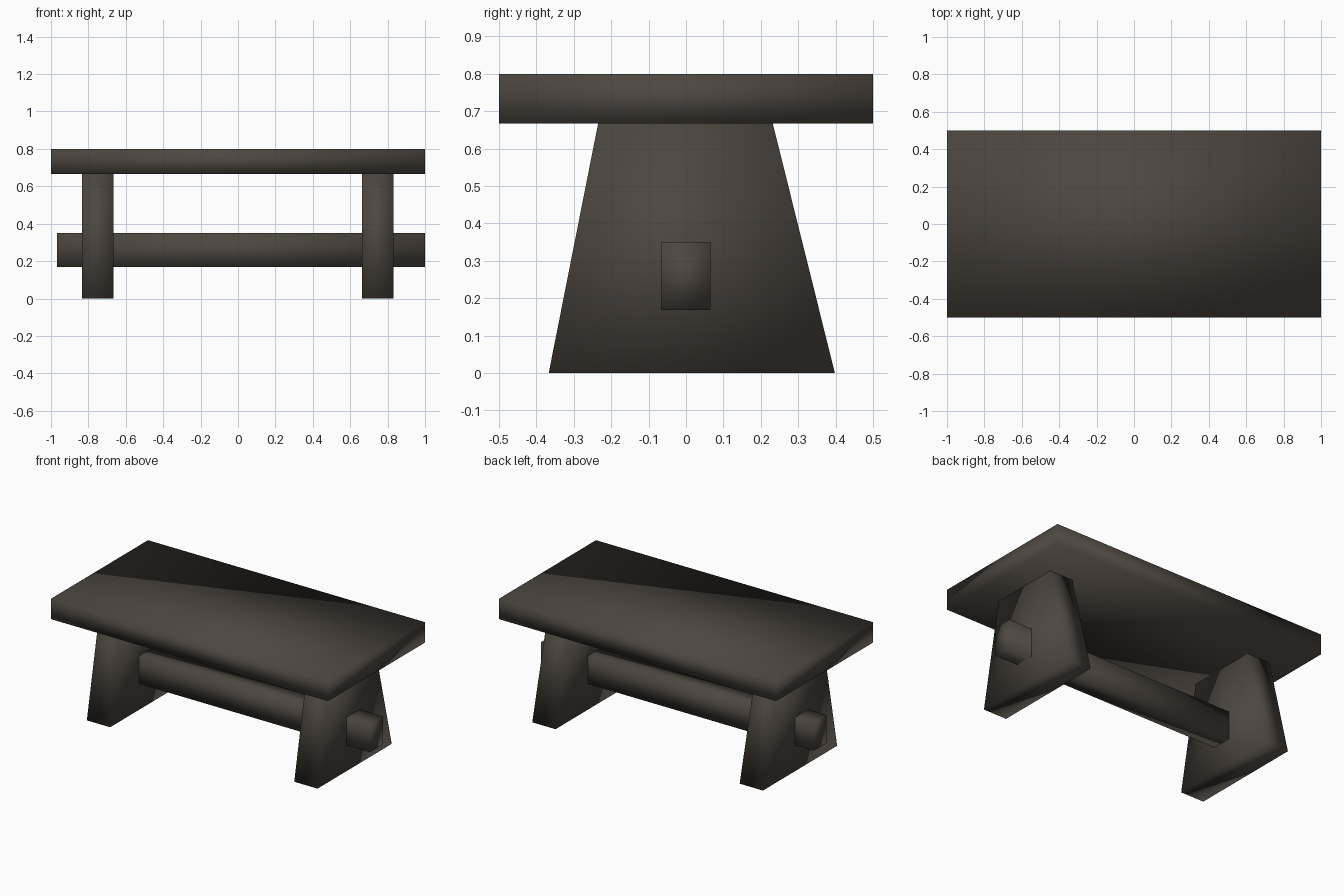
import bpy

if "Cube" in bpy.data.objects:
    bpy.data.objects.remove(bpy.data.objects["Cube"])

# Single dark wood colour
wood = bpy.data.materials.new("dark_wood")
wood.diffuse_color = (0.075, 0.062, 0.051, 1)
wood.use_nodes = True
wood.node_tree.nodes["Principled BSDF"].inputs["Base Color"].default_value = wood.diffuse_color


def block(name, x, z, y_bottom, y_top):
    """Six-sided block whose y range may differ between bottom and top."""
    verts = []
    for zz, (y0, y1) in ((z[0], y_bottom), (z[1], y_top)):
        verts += [(x[0], y0, zz), (x[1], y0, zz), (x[1], y1, zz), (x[0], y1, zz)]
    faces = [(3, 2, 1, 0), (4, 5, 6, 7)]
    faces += [(i, (i + 1) % 4, (i + 1) % 4 + 4, i + 4) for i in range(4)]
    mesh = bpy.data.meshes.new(name)
    mesh.from_pydata(verts, [], faces)
    mesh.materials.append(wood)
    mesh.shade_smooth()  # soft normals across the whole block
    obj = bpy.data.objects.new(name, mesh)
    bpy.context.collection.objects.link(obj)
    return obj


# Table top
block("table_top", (-1, 1), (0.667, 0.8), (-0.5, 0.5), (-0.5, 0.5))

# Tapered slab legs
for side, cx in (("left", -0.75), ("right", 0.747)):
    block(side + "_leg", (cx - 0.084, cx + 0.084), (0, 0.667),
          (-0.367, 0.398), (-0.235, 0.232))

# Stretcher beam passing through both legs
block("stretcher", (-0.967, 1.0), (0.168, 0.351),
      (-0.067, 0.065), (-0.067, 0.065))
